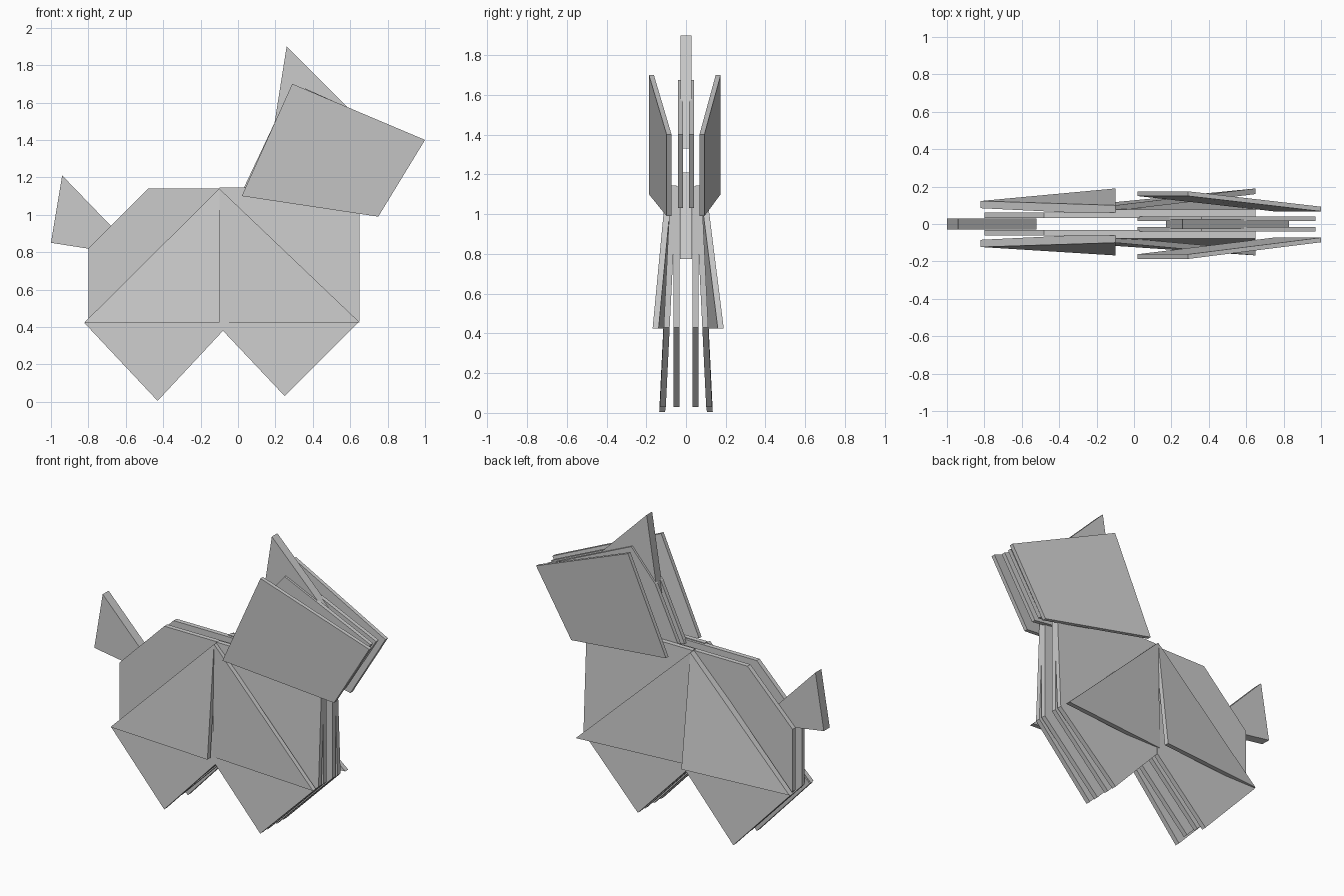
import bpy, bmesh

if "Cube" in bpy.data.objects:
    bpy.data.objects.remove(bpy.data.objects["Cube"])

T = 0.03  # sheet thickness


def plate(name, pts, t=T):
    """Flat sheet through (x, y, z) corner points, thickened along y."""
    bm = bmesh.new()
    a = [bm.verts.new((x, y - t / 2, z)) for x, y, z in pts]
    b = [bm.verts.new((x, y + t / 2, z)) for x, y, z in pts]
    bm.faces.new(a)
    bm.faces.new(b[::-1])
    n = len(pts)
    for i in range(n):
        j = (i + 1) % n
        bm.faces.new((a[i], b[i], b[j], a[j]))
    bmesh.ops.recalc_face_normals(bm, faces=bm.faces)
    me = bpy.data.meshes.new(name)
    bm.to_mesh(me)
    bm.free()
    ob = bpy.data.objects.new(name, me)
    bpy.context.collection.objects.link(ob)
    return ob


def at_y(profile, y):
    return [(x, y, z) for x, z in profile]


def leaning(profile, top, bottom):
    """Sheet that leans outwards from z = 1.15 down to z = 0."""
    return [(x, bottom + (top - bottom) * z / 1.15, z) for x, z in profile]


# Profiles in x, z
BODY = [(-0.8, 0.82), (-0.48, 1.14), (0.65, 1.14), (0.65, 0.43), (0.25, 0.03),
        (-0.08, 0.38), (-0.43, 0.03), (-0.8, 0.42)]
FORE = [(-0.1, 1.145), (0.65, 1.145), (0.65, 0.43), (0.25, 0.03), (-0.09, 0.39)]
HIND = [(-0.1, 1.14), (-0.82, 0.42), (-0.43, 0.005), (-0.08, 0.38)]
HEAD = [(0.02, 1.12), (0.19, 1.48), (0.36, 1.675), (0.97, 1.40), (0.74, 1.03)]
EAR = [(0.26, 1.90), (0.17, 1.33), (0.83, 1.33)]
TAIL = [(-0.94, 1.21), (-1.0, 0.85), (-0.52, 0.775)]

for s, side in ((1, "left"), (-1, "right")):
    # Upright inner body and head sheets
    plate("inner_body_" + side, at_y(BODY, s * 0.047))
    plate("inner_head_" + side, at_y(HEAD, s * 0.028), 0.026)
    # Leaning shoulder and haunch sheets with the outer legs
    plate("shoulder_" + side, leaning(FORE, s * 0.062, s * 0.118))
    plate("haunch_" + side, leaning(HIND, s * 0.064, s * 0.12))
    # Folded-out triangular flaps
    tip = 0.175 if s > 0 else -0.153
    plate("rear_flap_" + side, [(-0.1, s * 0.085, 1.14), (-0.82, s * 0.108, 0.425), (-0.1, tip, 0.425)])
    plate("front_flap_" + side, [(-0.1, s * 0.085, 1.14), (-0.1, s * 0.102, 0.425), (0.65, tip, 0.425)])
    # Spread outer cheek
    wide, near = (0.162, 0.08) if s > 0 else (-0.174, -0.085)
    plate("cheek_" + side, [(0.29, wide, 1.70), (1.0, near, 1.40), (0.75, near, 0.99), (0.02, wide, 1.10)], 0.025)

# Middle sheets
plate("ear", at_y(EAR, 0), 0.056)
plate("tail", at_y(TAIL, 0), 0.06)
